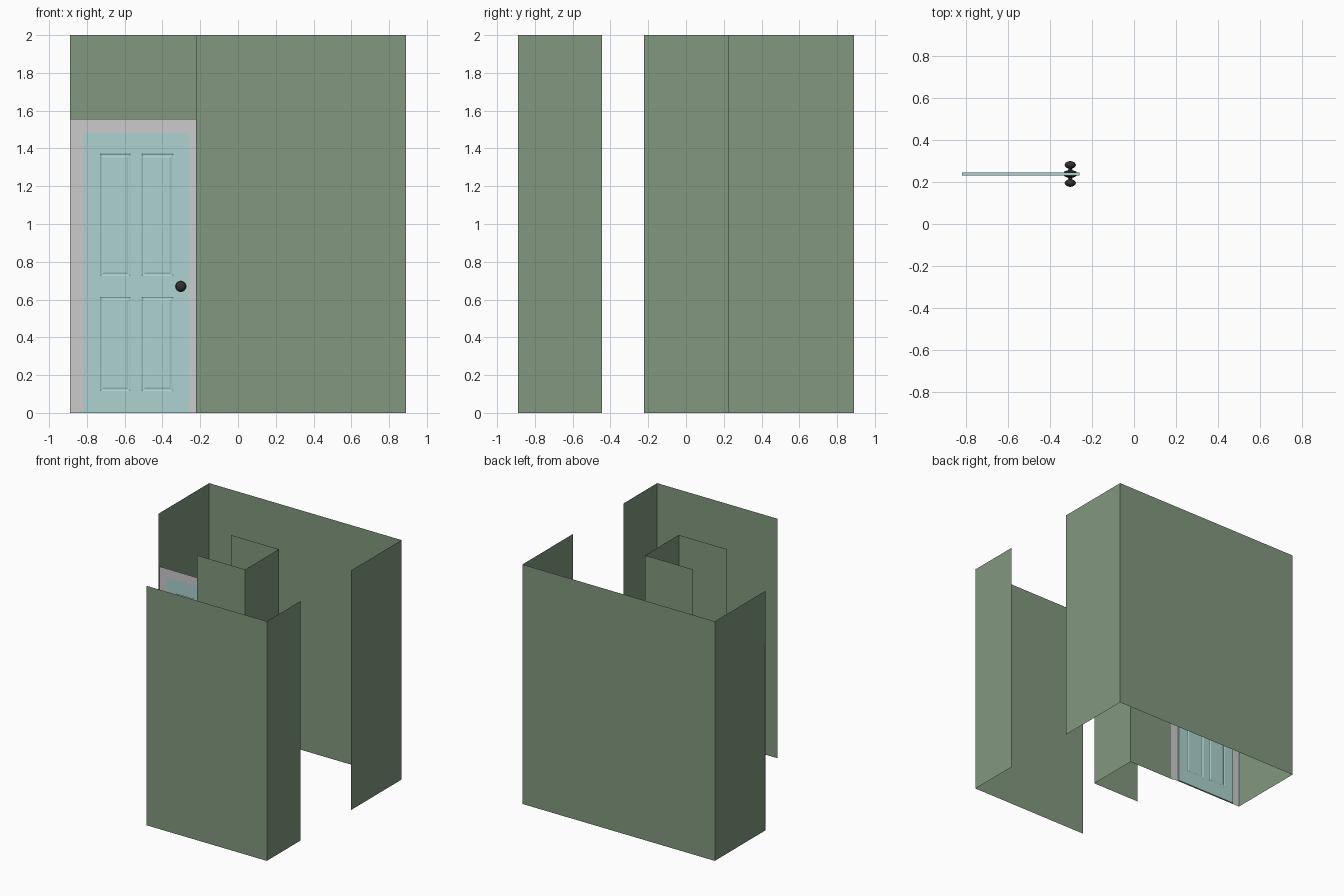
import bpy, bmesh, math
from mathutils import Matrix

if "Cube" in bpy.data.objects:
    bpy.data.objects.remove(bpy.data.objects["Cube"])

H = 2.0
U = 0.2222          # plan module
E = 4 * U           # outer half size


def material(name, rgb):
    m = bpy.data.materials.new(name)
    m.diffuse_color = (*rgb, 1)
    m.use_nodes = True
    m.node_tree.nodes["Principled BSDF"].inputs["Base Color"].default_value = m.diffuse_color
    return m


GREEN = material("hedge_green", (0.223, 0.314, 0.209))
TEAL = material("pale_teal", (0.413, 0.645, 0.631))
DARK = material("dark_metal", (0.03, 0.03, 0.035))


def finish(name, bm, mat=None):
    me = bpy.data.meshes.new(name)
    bm.to_mesh(me)
    bm.free()
    ob = bpy.data.objects.new(name, me)
    bpy.context.collection.objects.link(ob)
    if mat:
        me.materials.append(mat)
    return ob


def wall(name, path):
    """Thin upright wall following a plan path."""
    bm = bmesh.new()
    cols = [[bm.verts.new((x, y, z)) for z in (0, H)] for x, y in path]
    for a, b in zip(cols, cols[1:]):
        bm.faces.new((a[0], b[0], b[1], a[1]))
    return finish(name, bm, GREEN)


# Walls
wall("back_wall", [(E, U), (E, E), (-E, E), (-E, U)])
wall("front_wall", [(-U, -E), (E, -E), (E, -2 * U)])
wall("inner_wall", [(-U, -U), (U, -U), (U, U), (-U, U)])

# Door frame: flat sheet around the opening
X0, X1, TOP = -0.817, -0.260, 1.482
FX0, FX1, FTOP, FY = -0.889, -0.188, 1.556, 0.2305
bm = bmesh.new()
outer = [(FX0, 0), (FX0, FTOP), (FX1, FTOP), (FX1, 0)]
inner = [(X0, 0), (X0, TOP), (X1, TOP), (X1, 0)]
o = [bm.verts.new((x, FY, z)) for x, z in outer]
i = [bm.verts.new((x, FY, z)) for x, z in inner]
for k in range(3):
    bm.faces.new((o[k], o[k + 1], i[k + 1], i[k]))
finish("door_frame", bm)

# Door leaf with four moulded panels on each side
xs = [X0, -0.730, -0.570, -0.510, -0.342, X1]
zs = [0, 0.115, 0.614, 0.724, 1.372, TOP]
Y0, Y1 = 0.2305, 0.2450
bm = bmesh.new()
panels = []
for y, flip in ((Y0, False), (Y1, True)):
    g = [[bm.verts.new((x, y, z)) for z in zs] for x in xs]
    for a in range(5):
        for b in range(5):
            q = [g[a][b], g[a + 1][b], g[a + 1][b + 1], g[a][b + 1]]
            f = bm.faces.new(q[::-1] if flip else q)
            if a in (1, 3) and b in (1, 3):
                panels.append(f)
bmesh.ops.bridge_loops(bm, edges=[e for e in bm.edges if e.is_boundary])
bm.normal_update()
for thick, depth in ((0.010, -0.004), (0.006, 0), (0.012, 0.003)):
    bmesh.ops.inset_individual(bm, faces=panels, thickness=thick, depth=depth)
    bm.normal_update()
finish("door_leaf", bm, TEAL)

# Knobs: lathed profile (radius, distance from door centre), mirrored front/back
profile = [(0.030, 0.005), (0.030, 0.010), (0.022, 0.014), (0.010, 0.018),
           (0.009, 0.026)]
profile += [(0.0265 * math.sin(t), 0.043 - 0.018 * math.cos(t))
            for t in [math.radians(d) for d in range(30, 180, 15)]]
profile.append((0, 0.061))
for name, sign in (("front_knob", -1), ("back_knob", 1)):
    bm = bmesh.new()
    vs = [bm.verts.new((r, sign * d, 0)) for r, d in profile]
    es = [bm.edges.new(p) for p in zip(vs, vs[1:])]
    bmesh.ops.spin(bm, geom=vs + es, cent=(0, 0, 0), axis=(0, 1, 0),
                   angle=math.tau, steps=24, use_duplicate=False)
    bmesh.ops.remove_doubles(bm, verts=bm.verts, dist=1e-5)
    bmesh.ops.recalc_face_normals(bm, faces=bm.faces)
    if sum(f.normal.dot(f.calc_center_median() - 
           Matrix.Translation((0, sign * 0.043, 0)).translation)
           for f in bm.faces if abs(f.calc_center_median().y) > 0.045) < 0:
        bmesh.ops.reverse_faces(bm, faces=bm.faces)
    bmesh.ops.translate(bm, vec=(-0.303, 0.2378, 0.67), verts=bm.verts)
    ob = finish(name, bm, DARK)
    bpy.ops.object.select_all(action='DESELECT')
    ob.select_set(True)
    bpy.context.view_layer.objects.active = ob
    bpy.ops.object.shade_smooth_by_angle(angle=math.radians(40))
